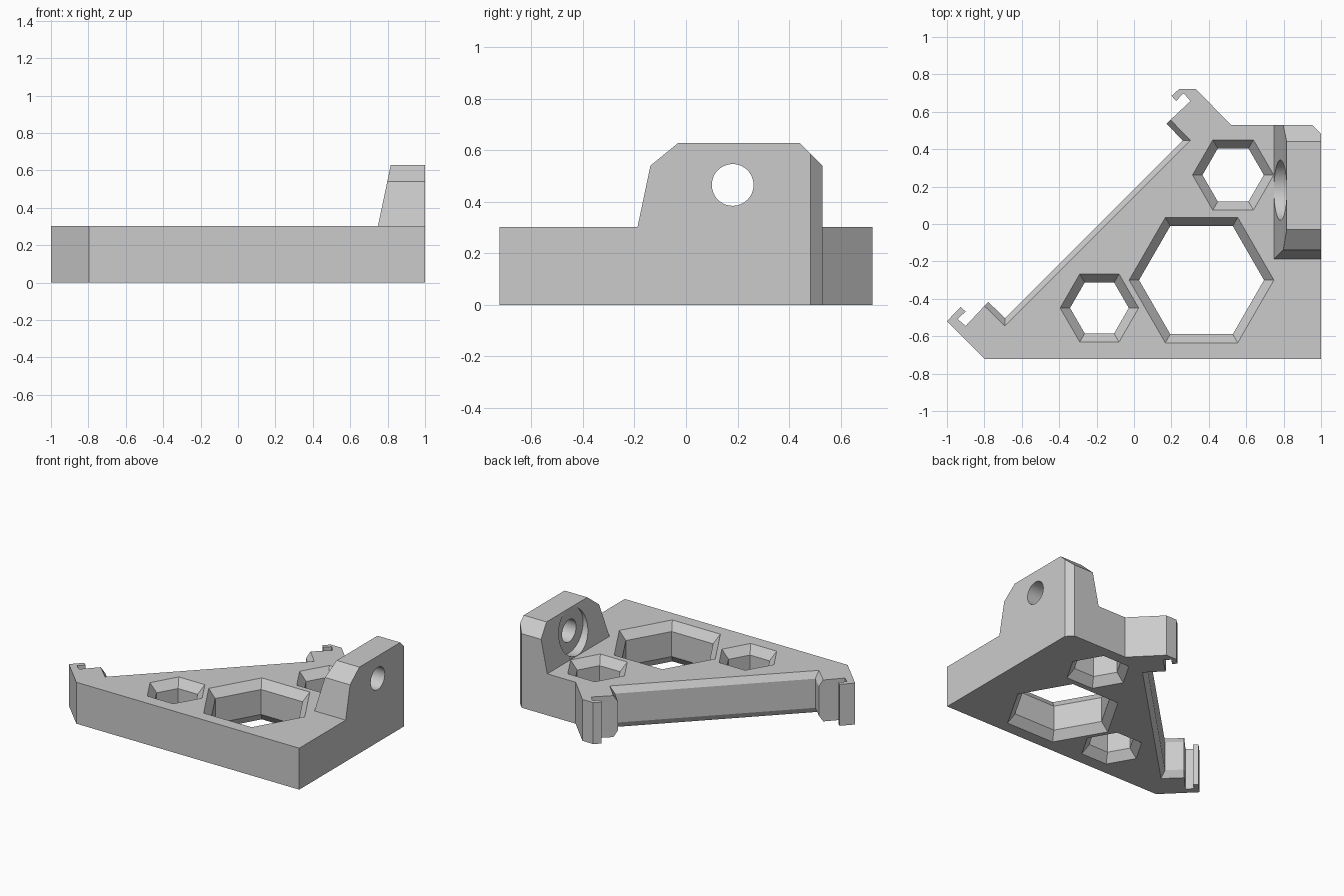
import bpy
import bmesh
from math import cos, sin, pi

if "Cube" in bpy.data.objects:
    bpy.data.objects.remove(bpy.data.objects["Cube"])

grey = bpy.data.materials.new("light grey")
grey.use_nodes = True
grey.diffuse_color = (0.6, 0.6, 0.6, 1)
grey.node_tree.nodes["Principled BSDF"].inputs["Base Color"].default_value = (0.6, 0.6, 0.6, 1)

HEIGHT = 0.302      # plate thickness
TAB_TOP = 0.628


def loft(name, rings):
    """Closed solid through rings of matching 3D points, capped at both ends."""
    bm = bmesh.new()
    rows = [[bm.verts.new(p) for p in ring] for ring in rings]
    n = len(rows[0])
    for low, high in zip(rows, rows[1:]):
        for i in range(n):
            j = (i + 1) % n
            bm.faces.new((low[i], low[j], high[j], high[i]))
    bm.faces.new(rows[0][::-1])
    bm.faces.new(rows[-1])
    bmesh.ops.recalc_face_normals(bm, faces=bm.faces)
    mesh = bpy.data.meshes.new(name)
    bm.to_mesh(mesh)
    bm.free()
    mesh.materials.append(grey)
    ob = bpy.data.objects.new(name, mesh)
    bpy.context.collection.objects.link(ob)
    return ob


def combine(target, tool, operation):
    """Apply a boolean and remove the tool."""
    tool.hide_render = True
    mod = target.modifiers.new("boolean", "BOOLEAN")
    mod.operation, mod.solver, mod.object = operation, "EXACT", tool
    bpy.context.view_layer.objects.active = target
    bpy.ops.object.modifier_apply(modifier=mod.name)
    bpy.data.objects.remove(tool)


def at_z(points, z):
    return [(x, y, z) for x, y in points]


def polygon(x, y, radius, sides):
    return [(x + radius * cos(2 * pi * i / sides), y + radius * sin(2 * pi * i / sides))
            for i in range(sides)]


# Triangular plate with a clip hook at each end of its slanted side
def outline(tip, corner):
    hook = [(-0.928, -0.444), (-0.9, -0.468), (-0.943, -0.508), (-0.9, -0.545), tip, corner]
    twin = [(-0.243 - y, -0.243 - x) for x, y in hook]
    body = [(-1, -0.52), (-0.797, -0.723), (1, -0.723), (1, 0.529),
            (0.52, 0.529), (0.329, 0.723), (0.243, 0.723)]
    return body + twin + hook[::-1]


edge = outline((-0.8, -0.438), (-0.69, -0.545))
middle = outline((-0.779, -0.417), (-0.69, -0.503))
bevel = 0.045
bracket = loft("bracket", [at_z(edge, 0), at_z(middle, bevel),
                           at_z(middle, HEIGHT - bevel), at_z(edge, HEIGHT)])

# Upright mounting tab with a sloping inner face
side = [(-0.188, 0.1), (-0.188, HEIGHT), (-0.138, 0.54), (-0.03, TAB_TOP),
        (0.44, TAB_TOP), (0.529, 0.54), (0.529, 0.1)]
inner = [(0.748 + (z - HEIGHT) * 0.21, y, z) for y, z in side]
outer = [(1, y, z) for y, z in side]
combine(bracket, loft("mounting_tab", [inner, outer]), "UNION")

# Cut-off vertical corner
corner = [(0.904, 0.579), (1.05, 0.433), (1.05, 0.579)]
combine(bracket, loft("corner_cutter", [at_z(corner, -0.1), at_z(corner, 0.8)]), "DIFFERENCE")

# Hexagonal openings, flared at both faces
FLARE = 0.06
for x, y, wide in [(0.53, 0.262, 0.217), (-0.185, -0.449, 0.21), (0.361, -0.3, 0.387)]:
    layers = []
    slope = 0.053 / FLARE
    for z, r in [(-0.01, wide + 0.01 * slope), (FLARE, wide - 0.053),
                 (HEIGHT - FLARE, wide - 0.053), (HEIGHT + 0.01, wide + 0.01 * slope)]:
        layers.append(at_z(polygon(x, y, r, 6), z))
    combine(bracket, loft("hex_cutter", layers), "DIFFERENCE")

# Screw hole and its recess on the inner side
for radius, start, end in [(0.161, 0.6, 0.816), (0.081, 0.6, 1.1)]:
    circle = polygon(0.181, 0.465, radius, 48)
    rings = [[(x, y, z) for y, z in circle] for x in (start, end)]
    combine(bracket, loft("screw_cutter", rings), "DIFFERENCE")

# Smooth the round hole while keeping hard edges
bpy.ops.object.select_all(action="DESELECT")
bracket.select_set(True)
bpy.context.view_layer.objects.active = bracket
bpy.ops.object.shade_smooth_by_angle(angle=pi / 9)
